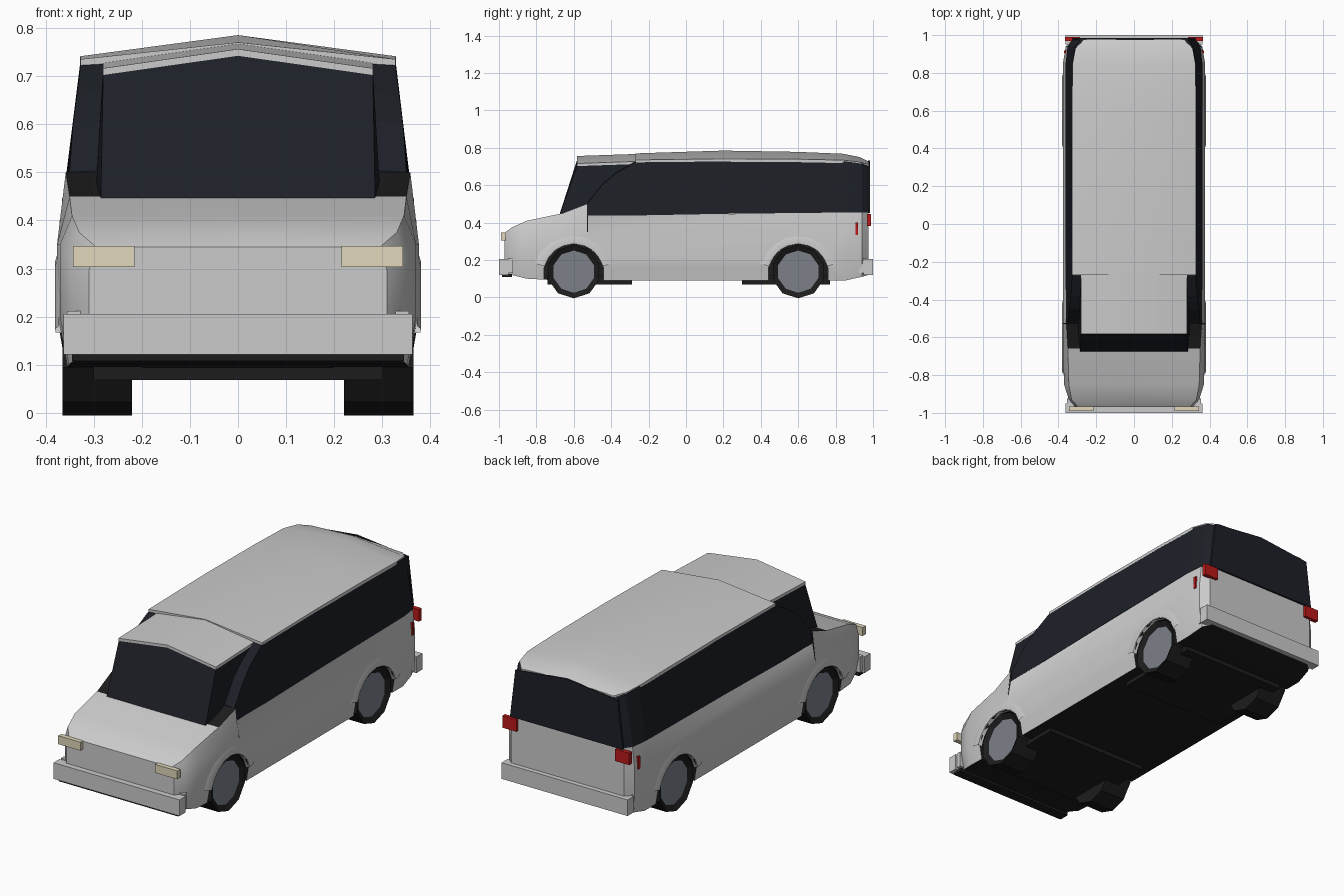
import bpy, bmesh, math
from mathutils import Matrix

if "Cube" in bpy.data.objects:
    bpy.data.objects.remove(bpy.data.objects["Cube"])


def material(name, col):
    m = bpy.data.materials.new(name)
    m.diffuse_color = (*col, 1)
    m.use_nodes = True
    m.node_tree.nodes["Principled BSDF"].inputs["Base Color"].default_value = m.diffuse_color
    return m


PAINT = material("paint", (0.8, 0.8, 0.8))
BLACK = material("black", (0.012, 0.012, 0.012))
GLASS = material("glass", (0.012, 0.014, 0.02))
HUB = material("hub", (0.2, 0.22, 0.25))
RED = material("red", (0.5, 0.01, 0.01))
LAMP = material("lamp", (0.75, 0.68, 0.5))


def finish(bm, name, mats=(), smooth=None):
    bmesh.ops.recalc_face_normals(bm, faces=bm.faces)
    me = bpy.data.meshes.new(name)
    bm.to_mesh(me)
    bm.free()
    for m in mats:
        me.materials.append(m)
    ob = bpy.data.objects.new(name, me)
    bpy.context.collection.objects.link(ob)
    if smooth:
        smooth_by_angle(ob, smooth)
    return ob


def select(ob):
    bpy.ops.object.select_all(action='DESELECT')
    ob.select_set(True)
    bpy.context.view_layer.objects.active = ob


def smooth_by_angle(ob, deg):
    select(ob)
    bpy.ops.object.shade_smooth_by_angle(angle=math.radians(deg))


def loft(name, stations, mats=(), smooth=None, rule=None):
    """Each station is (y, half section from bottom centre to top centre); mirrored in x."""
    bm = bmesh.new()
    rings = []
    for y, half in stations:
        pts = half + [(-x, z) for x, z in reversed(half) if x > 0]
        rings.append([bm.verts.new((x, y, z)) for x, z in pts])
    n = len(rings[0])
    for a, b in zip(rings, rings[1:]):
        for i in range(n):
            j = (i + 1) % n
            bm.faces.new((a[i], a[j], b[j], b[i]))
    bm.faces.new(rings[0])
    bm.faces.new(rings[-1])
    bmesh.ops.recalc_face_normals(bm, faces=bm.faces)
    if rule:
        for f in bm.faces:
            f.material_index = rule(f)
    return finish(bm, name, mats, smooth)


def box(name, lo, hi, mats=()):
    bm = bmesh.new()
    size = [b - a for a, b in zip(lo, hi)]
    mid = [(a + b) / 2 for a, b in zip(lo, hi)]
    bmesh.ops.create_cube(bm, size=1, matrix=Matrix.Translation(mid) @ Matrix.Diagonal((*size, 1)))
    return finish(bm, name, mats)


def axle_cylinder(x0, x1, y, z, r, sides):
    bm = bmesh.new()
    mat = Matrix.Translation(((x0 + x1) / 2, y, z)) @ Matrix.Rotation(math.pi / 2, 4, 'Y')
    mat = mat @ Matrix.Rotation(math.pi / sides, 4, 'Z')
    bmesh.ops.create_cone(bm, cap_ends=True, segments=sides, radius1=r, radius2=r,
                          depth=abs(x1 - x0), matrix=mat)
    return bm


# lower body with hood: y, half width, top half width, bottom z, top z
def body_section(w, wt, zb, zt):
    return [(0, zb), (w * 0.95, zb), (w, 0.2), (w, min(0.35, zt - 0.05)), (wt, zt), (0, zt)]


body_rows = [(-0.97, .31, .295, .12, .345), (-0.93, .345, .33, .12, .375),
             (-0.85, .37, .345, .10, .41), (-0.66, .376, .35, .09, .45),
             (-0.53, .376, .358, .09, .50), (-0.525, .376, .36, .09, .437),
             (0.85, .376, .36, .09, .455), (0.94, .362, .35, .11, .455),
             (0.975, .325, .32, .12, .455)]


def body_rule(f):
    c = f.calc_center_median()
    return int(f.normal.z < -0.7 or (f.normal.z > 0.7 and c.y > -0.65) or (-0.53 < c.y < -0.52 and c.z > .4))


body = loft("body", [(r[0], body_section(*r[1:])) for r in body_rows], (PAINT, BLACK), rule=body_rule)

# wheel arch openings
for s in (-1, 1):
    for y in (-0.6, 0.6):
        bm = axle_cylinder(s * 0.2, s * 0.5, y, 0.125, 0.162, 14)
        for f in bm.faces:
            f.material_index = 1
        cutter = finish(bm, "arch_cutter", (PAINT, BLACK))
        cutter.hide_render = True
        mod = body.modifiers.new("arch", 'BOOLEAN')
        mod.operation = 'DIFFERENCE'
        mod.solver = 'EXACT'
        mod.object = cutter
        select(body)
        bpy.ops.object.modifier_apply(modifier=mod.name)
        bpy.data.objects.remove(cutter)
smooth_by_angle(body, 35)

# arch flares and wheels
for s in (-1, 1):
    for y in (-0.6, 0.6):
        bm = bmesh.new()
        rings = []
        for i in range(9):
            a = math.radians(15 + 150 * i / 8)
            rings.append([bm.verts.new((s * x, y + r * math.cos(a), 0.125 + r * math.sin(a)))
                          for r, x in ((.158, .36), (.162, .379), (.19, .38), (.215, .372))])
        for a, b in zip(rings, rings[1:]):
            for k in range(3):
                bm.faces.new((a[k], a[k + 1], b[k + 1], b[k]))
        finish(bm, "arch_flare", smooth=40)

        bm = axle_cylinder(s * 0.22, s * 0.365, y, 0.138, 0.143, 10)
        outer = max(bm.faces, key=lambda f: s * f.calc_center_median().x)
        bmesh.ops.inset_region(bm, faces=[outer], thickness=0.03)
        outer.material_index = 1
        bmesh.ops.translate(bm, verts=outer.verts, vec=(-s * 0.015, 0, 0))
        finish(bm, "wheel", (BLACK, HUB))

# side glass band: y, bottom half width, bottom z, top half width, top z
glass_rows = [(-0.53, .358, .437, .350, .50), (-0.45, .36, .437, .343, .60),
              (-0.38, .361, .438, .335, .66), (-0.275, .362, .438, .327, .722),
              (0.2, .362, .447, .327, .735), (0.85, .362, .454, .325, .728),
              (0.94, .352, .455, .31, .715), (0.975, .325, .455, .285, .70)]
loft("side_glass", [(y, [(0, zb), (xb, zb), (xt, zt), (0, zt + .02)])
                    for y, xb, zb, xt, zt in glass_rows], (GLASS,))

# main roof: y, half width, edge z, ridge z
roof_rows = [(-0.27, .327, .735, .770), (0.2, .328, .741, .785), (0.6, .328, .739, .778),
             (0.84, .326, .734, .768), (0.93, .308, .724, .75), (0.978, .265, .712, .725)]
loft("roof", [(y, [(0, zp - .016), (w, ze - .016), (w, ze), (0, zp)])
              for y, w, ze, zp in roof_rows], smooth=30)

# windscreen block and cab roof
loft("windscreen", [(-0.675, [(0, .43), (.285, .43), (.285, .445), (0, .447)]),
                    (-0.58, [(0, .43), (.297, .43), (.28, .708), (0, .743)]),
                    (-0.26, [(0, .43), (.30, .43), (.28, .718), (0, .753)])], (GLASS,))
loft("cab_roof", [(y, [(0, z - .014), (.281, z - .054), (.281, z - .04), (0, z)])
                  for y, z in ((-0.583, .756), (-0.265, .767))], smooth=30)

# rear window panel
loft("rear_window", [(y, [(0, .45), (.325, .45), (.295, .70), (0, .732)])
                     for y in (0.974, 0.985)], (GLASS,))

# bumpers
for name, s in (("front_bumper", -1), ("rear_bumper", 1)):
    y0, y1 = sorted((s * 0.95, s * 1.0))
    box(name, (-.363, y0, .121), (.363, y1, .205))
    y0, y1 = sorted((s * 0.925, s * 0.95))
    for e in (-1, 1):
        x0, x1 = sorted((e * .3, e * .355))
        box(name + "_bracket", (x0, y0, .13), (x1, y1, .212))
box("front_valance", (-.345, -.985, .108), (.345, -.93, .125), (BLACK,))

# underbody frames
box("front_subframe", (-.30, -.74, .068), (.30, -.29, .12), (BLACK,))
box("rear_subframe", (-.30, .30, .068), (.30, .77, .12), (BLACK,))

# lamps on both sides
for s in (-1, 1):
    for name, xa, xb, ya, yb, za, zb, m in (
            ("headlight", .215, .343, -.99, -.965, .303, .347, LAMP),
            ("tail_light", .285, .366, .968, .99, .383, .445, RED),
            ("side_marker", .35, .371, .905, .919, .335, .40, RED)):
        x0, x1 = sorted((s * xa, s * xb))
        box(name, (x0, ya, za), (x1, yb, zb), (m,))
